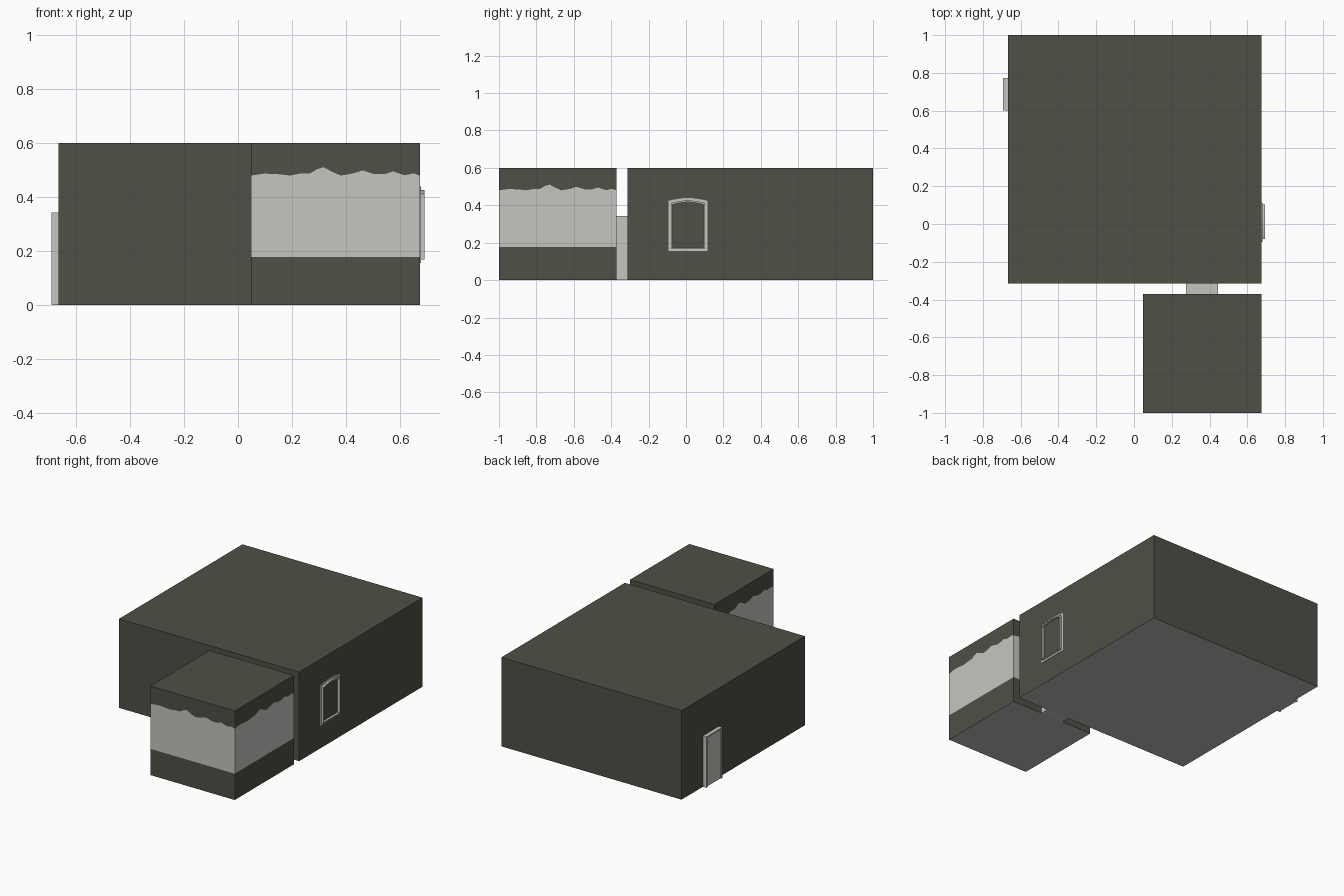
import bpy, bmesh, math

if "Cube" in bpy.data.objects:
    bpy.data.objects.remove(bpy.data.objects["Cube"])


def material(name, srgb):
    lin = [((c / 255 + 0.055) / 1.055) ** 2.4 for c in srgb]
    m = bpy.data.materials.new(name)
    m.diffuse_color = (*lin, 1)
    m.use_nodes = True
    m.node_tree.nodes["Principled BSDF"].inputs["Base Color"].default_value = m.diffuse_color
    return m


DARK = material("dark olive wall", (80, 79, 70))
LIGHT = material("light grey trim", (199, 197, 193))
FLOOR = material("grey floor", (188, 188, 187))


def finish(name, bm, mats):
    bmesh.ops.remove_doubles(bm, verts=bm.verts, dist=1e-5)
    bmesh.ops.recalc_face_normals(bm, faces=bm.faces)
    me = bpy.data.meshes.new(name)
    bm.to_mesh(me)
    bm.free()
    for m in mats:
        me.materials.append(m)
    ob = bpy.data.objects.new(name, me)
    bpy.context.collection.objects.link(ob)
    return ob


def box(name, x, y, z, mat):
    bm = bmesh.new()
    bmesh.ops.create_cube(bm, size=1)
    for v in bm.verts:
        v.co = [a[0] + (c + 0.5) * (a[1] - a[0]) for a, c in zip((x, y, z), v.co)]
    return finish(name, bm, [mat])


def face(bm, pts, index=0):
    bm.faces.new([bm.verts.new(p) for p in pts]).material_index = index


# Large room, with a grey floor underside
big = box("large_room", (-0.667, 0.676), (-0.314, 1.0), (0, 0.6), DARK)
big.data.materials.append(FLOOR)
for p in big.data.polygons:
    if p.normal.z < -0.5:
        p.material_index = 1

# Small room: each wall has a dark base, a light band and a wavy dark top
WAVE = [(0, .48), (.08, .487), (.16, .485), (.23, .48), (.29, .487), (.35, .488),
        (.39, .503), (.43, .511), (.47, .497), (.53, .48), (.6, .487), (.66, .499),
        (.73, .485), (.79, .485), (.84, .495), (.91, .481), (.96, .488), (1, .48)]
X0, X1, Y0, Y1, H, BASE = 0.048, 0.676, -1.0, -0.371, 0.6, 0.177
bm = bmesh.new()
corners = [(X0, Y0), (X1, Y0), (X1, Y1), (X0, Y1)]
for i, a in enumerate(corners):
    b = corners[(i + 1) % 4]

    def at(u, z):
        return (a[0] + (b[0] - a[0]) * u, a[1] + (b[1] - a[1]) * u, z)

    face(bm, [at(0, 0), at(1, 0), at(1, BASE), at(0, BASE)])
    for (u, z), (v, w) in zip(WAVE, WAVE[1:]):
        face(bm, [at(u, BASE), at(v, BASE), at(v, w), at(u, z)], 1)
        face(bm, [at(u, z), at(v, w), at(v, H), at(u, H)])
face(bm, [(x, y, H) for x, y in corners])
face(bm, [(x, y, 0) for x, y in reversed(corners)], 2)
finish("small_room", bm, [DARK, LIGHT, FLOOR])

# Doorway linking the rooms
box("linking_doorway", (0.275, 0.446), (-0.371, -0.314), (0, 0.343), LIGHT)

# Outside door on the left wall: leaf set back in a frame
box("door_leaf", (-0.685, -0.667), (0.612, 0.763), (0, 0.333), LIGHT)
box("door_jamb_front", (-0.693, -0.667), (0.602, 0.612), (0, 0.343), LIGHT)
box("door_jamb_back", (-0.693, -0.667), (0.763, 0.773), (0, 0.343), LIGHT)
box("door_head", (-0.693, -0.667), (0.612, 0.763), (0.333, 0.343), LIGHT)


# Arched window on the right wall
def arch(y0, y1, z0, z1, rise, n=8):
    top = [(y1 + (y0 - y1) * i / n, z1 + rise * math.sin(math.pi * i / n))
           for i in range(n + 1)]
    return [(y0, z0), (y1, z0)] + top


def ring(name, outer, inner, x0, x1, mat):
    bm = bmesh.new()
    n = len(outer)
    for i in range(n):
        j = (i + 1) % n
        o, p, q, r = outer[i], outer[j], inner[j], inner[i]
        face(bm, [(x1, *o), (x1, *p), (x1, *q), (x1, *r)])
        face(bm, [(x0, *o), (x0, *p), (x0, *q), (x0, *r)])
        face(bm, [(x0, *o), (x0, *p), (x1, *p), (x1, *o)])
        face(bm, [(x0, *r), (x0, *q), (x1, *q), (x1, *r)])
    return finish(name, bm, [mat])


ring("window_casing", arch(-0.094, 0.114, 0.155, 0.424, 0.015),
     arch(-0.078, 0.1, 0.17, 0.41, 0.014), 0.674, 0.679, LIGHT)
ring("window_frame", arch(-0.08, 0.102, 0.168, 0.412, 0.014),
     arch(-0.072, 0.094, 0.175, 0.404, 0.013), 0.674, 0.693, LIGHT)
bm = bmesh.new()
face(bm, [(0.678, y, z) for y, z in arch(-0.075, 0.097, 0.172, 0.407, 0.013)])
pane = finish("window_pane", bm, [DARK])
if pane.data.polygons[0].normal.x < 0:
    pane.data.flip_normals()
